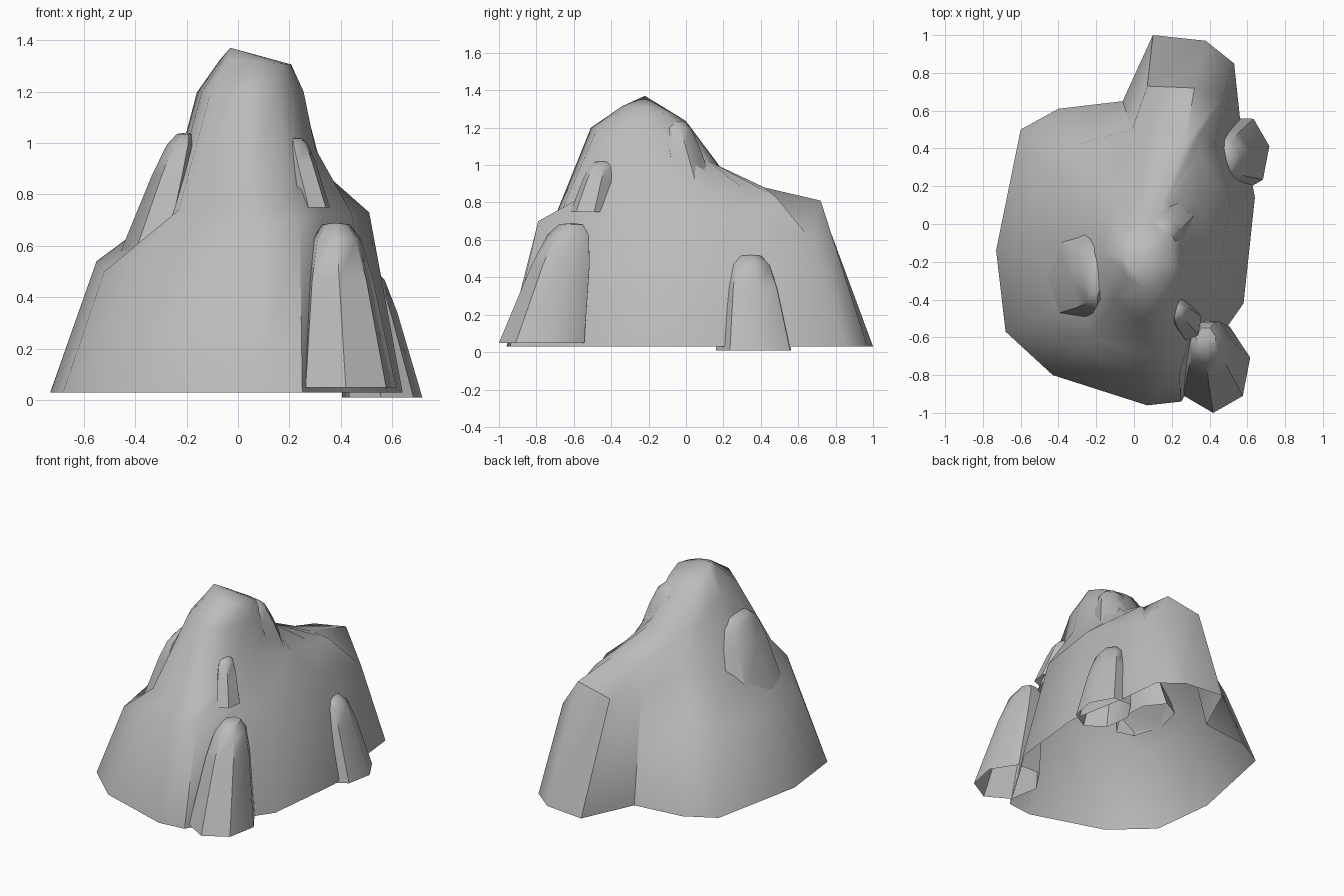
import bpy, bmesh, math
from mathutils import Vector

cube = bpy.data.objects.get("Cube")
if cube:
    bpy.data.objects.remove(cube, do_unlink=True)

stone = bpy.data.materials.new("grey stone")
stone.use_nodes = True
GREY = (0.5, 0.5, 0.5, 1)
stone.diffuse_color = GREY
stone.node_tree.nodes["Principled BSDF"].inputs["Base Color"].default_value = GREY


def loft(name, rings, peak, crease):
    """Skin a stack of rings, close it with a fan at the peak, leave the bottom open."""
    bm = bmesh.new()
    loops = [[bm.verts.new(p) for p in ring] for ring in rings]
    tip = bm.verts.new(peak)
    n = len(loops[0])
    for i in range(n):
        j = (i + 1) % n
        for low, high in zip(loops, loops[1:]):
            bm.faces.new((low[i], low[j], high[j], high[i]))
        bm.faces.new((loops[-1][i], loops[-1][j], tip))
    mesh = bpy.data.meshes.new(name)
    bm.to_mesh(mesh)
    bm.free()
    mesh.materials.append(stone)
    obj = bpy.data.objects.new(name, mesh)
    bpy.context.collection.objects.link(obj)
    bpy.ops.object.select_all(action="DESELECT")
    obj.select_set(True)
    bpy.context.view_layer.objects.active = obj
    bpy.ops.object.shade_smooth_by_angle(angle=math.radians(crease))
    return obj


# Mound: foot outline, shoulder and neck, anticlockwise from the right-hand side
foot = [(-.73, -.14), (-.68, -.57), (-.43, -.8), (.07, -.96), (.25, -.94),
        (.44, -.62), (.58, -.42), (.64, .14), (.56, .57), (.53, .85),
        (.38, .97), (.1, 1), (-.06, .65), (-.4, .61), (-.6, .5)]
shoulder = [(-.55, -.1, .54), (-.52, -.5, .5), (-.31, -.66, .63), (.04, -.79, .68),
            (.24, -.79, .7), (.33, -.5, .72), (.44, -.33, .73), (.51, .14, .73),
            (.43, .42, .7), (.47, .67, .6), (.32, .72, .81), (.07, .73, .76),
            (-.01, .5, .72), (-.3, .42, .62), (-.48, .34, .56)]
neck = [(-.28, -.15, .74), (-.28, -.42, .68), (-.23, -.6, .74), (.03, -.69, .75),
        (.21, -.66, .77), (.25, -.43, .9), (.3, -.25, .98), (.34, .1, .88),
        (.35, .35, .84), (.35, .48, .83), (.27, .42, .88), (.14, .42, .88),
        (.06, .36, .86), (-.12, .2, .8), (-.23, .1, .74)]


def crown(cx, cy, rx, ry, z, slope, drop):
    """Oval ring above the neck that tips down to one side and falls away at the back."""
    ring = []
    for x, y, _ in neck:
        a = math.atan2((y + .16) / .35, (x - .06) / .21)
        c, s = math.cos(a), math.sin(a)
        ring.append((cx + rx * c, cy + ry * s, z - slope * c - drop * max(0, s)))
    return ring


loft("rock_mound",
     [[(x, y, .03) for x, y in foot], shoulder, neck,
      crown(.05, -.16, .21, .35, 1.2, 0, .22),
      crown(.07, -.17, .14, .17, 1.315, .01, .08)],
     (-.03, -.22, 1.37), 50)


def boulder(name, base, base_size, top, top_size, sides=7, turn=0):
    """Tapered stone with a blunt head, leaning from base to top."""
    base, top = Vector(base), Vector(top)
    rings = []
    for t, swell in ((0, 1), (.65, 1.05), (.9, .95), (.99, .6)):
        c = base.lerp(top, t)
        rx, ry = (swell * (b + (e - b) * t) for b, e in zip(base_size, top_size))
        rings.append([(c.x + rx * math.cos(a), c.y + ry * math.sin(a), c.z)
                      for a in (math.tau * k / sides + turn for k in range(sides))])
    return loft(name, rings, top, 45)


# Stones leaning against the mound
boulder("front_buttress", (.42, -.76, .05), (.2, .24), (.38, -.61, .69), (.09, .11), 7, .22)
boulder("front_small_stone", (.29, -.52, .75), (.07, .1), (.22, -.45, 1.02), (.05, .06), 6, .3)
boulder("upper_left_stone", (.2, .05, .82), (.15, .14), (.14, -.06, 1.24), (.09, .08), 7, .2)
boulder("right_stone", (-.32, -.27, .57), (.14, .25), (-.2, -.28, 1.04), (.06, .16), 7, .5)
boulder("left_low_stone", (.56, .37, .01), (.16, .21), (.47, .34, .52), (.09, .11), 7, .2)
